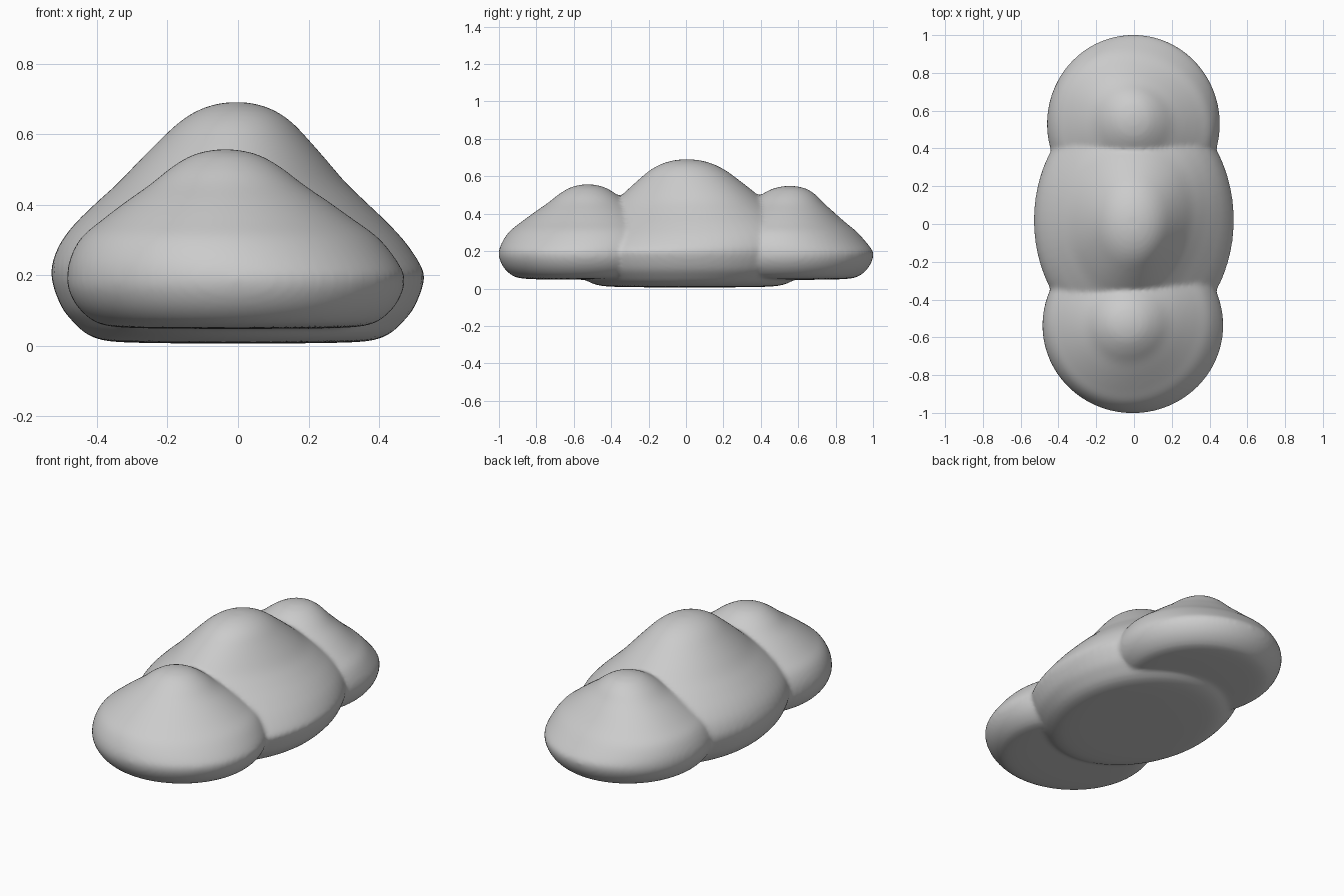
import bpy, bmesh, math

if "Cube" in bpy.data.objects:
    bpy.data.objects.remove(bpy.data.objects["Cube"])

SEG = 72
# (radius fraction, height) from the centre of the underside to the peak
BIG = [(0, .006), (.4, .007), (.68, .012), (.80, .03), (.88, .066), (.95, .115), (1, .2),
       (.965, .275), (.88, .34), (.755, .405), (.64, .46), (.53, .52), (.42, .578),
       (.31, .632), (.21, .666), (.1, .686), (0, .69)]
SMALL = [(0, .047), (.4, .048), (.68, .052), (.82, .064), (.92, .1), (.98, .145), (1, .19),
         (.975, .245), (.9, .305), (.77, .355), (.61, .41), (.46, .458), (.33, .505),
         (.21, .538), (.1, .553), (0, .557)]


def smooth_profile(pts, n=4):
    """Catmull-Rom curve through the profile points."""
    p = [(-pts[1][0], pts[1][1])] + pts + [(-pts[-2][0], pts[-2][1])]
    out = []
    for i in range(1, len(p) - 2):
        for k in range(n):
            t = k / n
            out.append(tuple(.5 * (2 * p[i][c] + (p[i + 1][c] - p[i - 1][c]) * t
                       + (2 * p[i - 1][c] - 5 * p[i][c] + 4 * p[i + 1][c] - p[i + 2][c]) * t * t
                       + (3 * p[i][c] - p[i - 1][c] - 3 * p[i + 1][c] + p[i + 2][c]) * t ** 3)
                       for c in (0, 1)))
    return out[1:]


def mound(bm, profile, cx, cy, rx, ry, peak, dent, dent_angle, zscale=1):
    """Elliptical mound whose peak is shifted and whose slope is hollowed on one side."""
    z_mid, z_top = .2, profile[-1][1]
    rings = []
    for r, z in smooth_profile(profile):
        t = max(0, min(1, (z - z_mid) / (z_top - z_mid)))
        ring = []
        for i in range(SEG):
            a = 2 * math.pi * i / SEG
            side = max(0, math.cos(a - dent_angle)) ** 2
            f = r * (1 - dent * side * math.sin(math.pi * t))
            ring.append(bm.verts.new((cx + peak[0] * t + rx * f * math.cos(a),
                                      cy + peak[1] * t + ry * f * math.sin(a), z * zscale)))
        rings.append(ring)
    for lo, hi in zip(rings, rings[1:]):
        for i in range(SEG):
            j = (i + 1) % SEG
            bm.faces.new((lo[i], lo[j], hi[j], hi[i]))
    bottom = bm.verts.new((cx, cy, profile[0][1] * zscale))
    top = bm.verts.new((cx + peak[0], cy + peak[1], z_top * zscale))
    for i in range(SEG):
        j = (i + 1) % SEG
        bm.faces.new((bottom, rings[0][j], rings[0][i]))
        bm.faces.new((top, rings[-1][i], rings[-1][j]))


bm = bmesh.new()
# middle, back and front mounds
mound(bm, BIG, 0, .02, .53, .66, (-.005, -.015), .17, math.radians(-40))
mound(bm, SMALL, -.003, .53, .458, .472, (0, .025), .16, math.radians(70), .985)
mound(bm, SMALL, -.006, -.537, .479, .465, (-.03, .012), .08, math.radians(-35))
mesh = bpy.data.meshes.new("triple_mound")
bm.to_mesh(mesh)
bm.free()
obj = bpy.data.objects.new("triple_mound", mesh)
bpy.context.collection.objects.link(obj)

# fuse into one skin and soften the seams
fuse = obj.modifiers.new("fuse", 'REMESH')
fuse.mode = 'VOXEL'
fuse.voxel_size = .013
fuse.use_smooth_shade = True
soft = obj.modifiers.new("soften", 'SMOOTH')
soft.factor = .5
soft.iterations = 5
